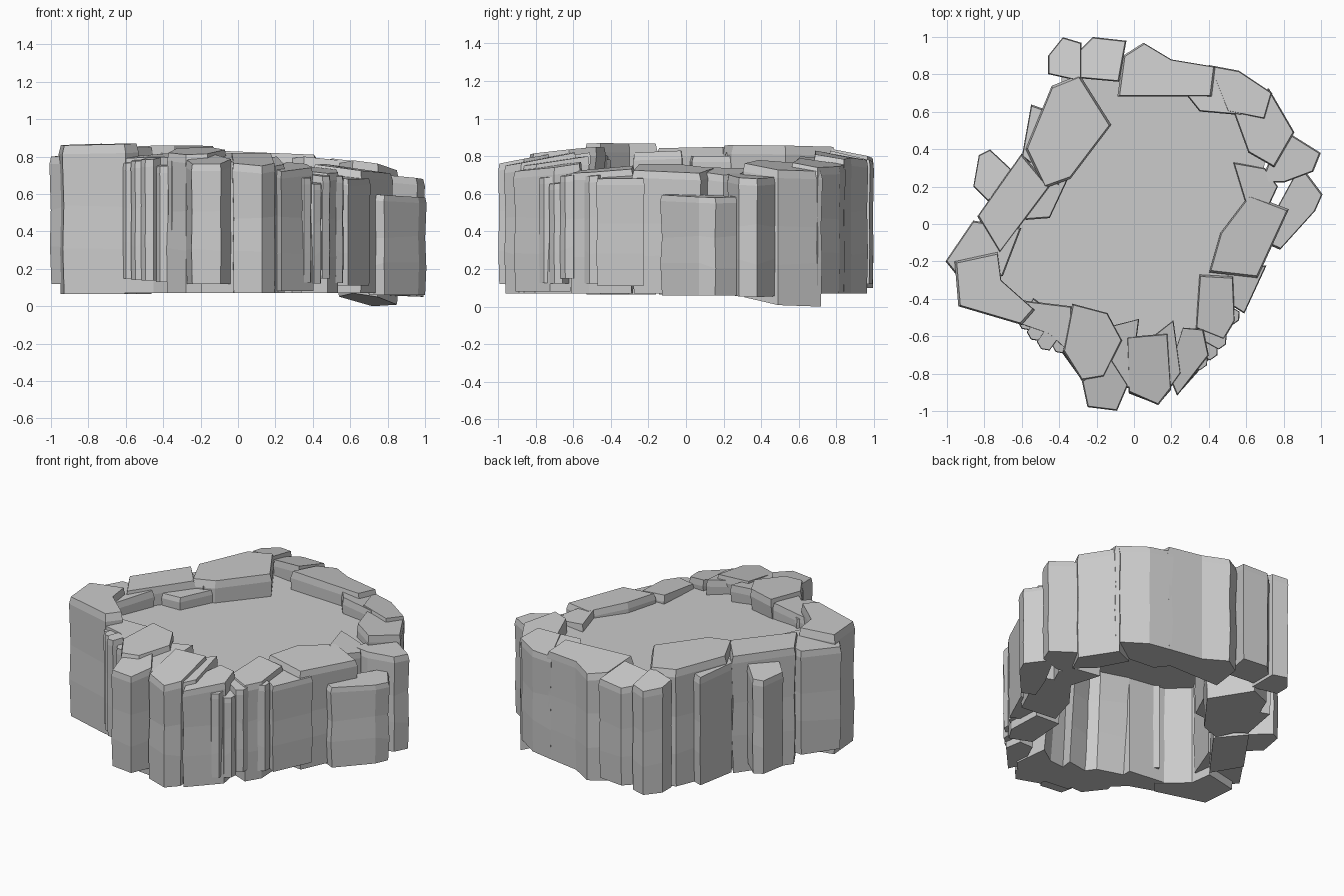
import bpy, bmesh, random
from mathutils import Vector

if "Cube" in bpy.data.objects:
    bpy.data.objects.remove(bpy.data.objects["Cube"])

random.seed(7)


def slab(name, pts, z0, z1, drop=0.05, sag=0.0, thin=0.0):
    """Upright faceted rock: footprint swept through wobbling rings, outer top edge lowered.
    thin pushes the inner edge outward towards the foot, so the wall narrows downwards."""
    p = [Vector(q) for q in pts]
    c = sum(p, Vector((0, 0))) / len(p)
    radial = c.normalized()
    reach = [q.length for q in p]
    lo, hi = min(reach), max(reach)
    bm = bmesh.new()
    rings = []
    for t, s in ((0, 0.95), (0.3, 0.985), (0.6, 0.955), (0.94, 1.0), (1, 0.95)):
        s -= random.uniform(0, 0.015)
        ring = []
        for q, r in zip(p, reach):
            out = (r - lo) / (hi - lo + 1e-6)
            xy = c + (q - c) * s + radial * thin * (1 - out) * (1 - t)
            base = z0 - sag * out
            top = z1 - drop * out
            wob = random.uniform(-0.02, 0.02) if 0 < t < 0.9 else 0
            ring.append(bm.verts.new((xy.x, xy.y, base + (top - base) * t + wob)))
        rings.append(ring)
    n = len(p)
    for a, b in zip(rings, rings[1:]):
        for i in range(n):
            j = (i + 1) % n
            bm.faces.new((a[i], a[j], b[j], b[i]))
    bm.faces.new(rings[0][::-1])
    bm.faces.new(rings[-1])
    bmesh.ops.recalc_face_normals(bm, faces=bm.faces)
    me = bpy.data.meshes.new(name)
    bm.to_mesh(me)
    bm.free()
    ob = bpy.data.objects.new(name, me)
    bpy.context.collection.objects.link(ob)
    return ob


def splinters(name, a, b, count, z0, z1):
    """Row of narrow stone columns along the outer wall from a to b."""
    a, b = Vector(a), Vector(b)
    d = (b - a) / count
    inward = Vector((-d.y, d.x)).normalized()
    if inward.dot(a) > 0:
        inward.negate()
    for i in range(count):
        s = a + d * i - inward * random.uniform(-0.02, 0.02)
        e = s + d * 1.15
        k = random.uniform(0.12, 0.16)
        slab(f"{name}_{i + 1}", [s, (s + e) / 2 - inward * 0.02, e, e + inward * k, s + inward * k],
             z0 + random.uniform(0, 0.03), z1 - random.uniform(0, 0.05), 0.02)


# Left wall
slab("left_corner_rock", [(-.94, -.44), (-.96, -.2), (-.73, -.15), (-.71, -.3), (-.53, -.46), (-.6, -.54)], .065, .87, .01)
slab("left_low_rock", [(-1.01, -.2), (-.86, .02), (-.6, -.02), (-.7, -.28), (-.93, -.3)], .12, .83, .03)
slab("left_outer_rock", [(-.86, .2), (-.83, .37), (-.77, .4), (-.62, .26), (-.78, .12)], .12, .79)
slab("left_wall_middle", [(-.84, .04), (-.6, .38), (-.45, .2), (-.72, -.16)], .065, .85, .01)
slab("left_wall_inner", [(-.62, .34), (-.31, .33), (-.45, .03), (-.58, .02)], .3, .8, .0)
slab("left_wall_back", [(-.6, .36), (-.55, .64), (-.44, .6), (-.4, .2)], .07, .82, .03)
slab("left_wall_shoulder", [(-.44, .74), (-.29, .8), (-.12, .53), (-.34, .24), (-.48, .19), (-.58, .4)], .07, .86, .01)

# Back wall
slab("back_left_rock", [(-.46, .9), (-.38, 1.0), (-.28, .97), (-.28, .76), (-.46, .8)], .1, .84, .05)
slab("back_rock", [(-.3, .92), (-.22, 1.0), (-.04, .98), (-.08, .76), (-.3, .78)], .12, .83, .06)
slab("back_wall_left", [(-.06, .9), (.05, .97), (.2, .88), (.44, .84), (.42, .68), (-.09, .68)], .07, .83, .05)
slab("back_wall_middle", [(.2, .88), (.5, .82), (.62, .74), (.58, .58), (.35, .6), (.27, .7)], .07, .8, .05)
slab("back_wall_right", [(.4, .85), (.56, .82), (.74, .7), (.7, .56), (.5, .6)], .07, .79, .05)
slab("back_right_corner", [(.72, .73), (.86, .49), (.75, .3), (.61, .38), (.53, .6)], .07, .78, .06, .07)

# Right wall
slab("right_outer_rock", [(.84, .48), (1.0, .38), (.96, .28), (.8, .22), (.68, .22), (.76, .45)], .07, .71, .03, .02)
slab("right_low_rock", [(.89, .32), (1.01, .16), (.97, .07), (.78, -.14), (.69, -.1), (.76, .08)], .06, .6, .02)
slab("right_wall_back", [(.53, .33), (.7, .3), (.77, .2), (.7, .05), (.6, .1)], .07, .74, .04)
slab("right_wall_middle", [(.62, .16), (.83, .08), (.66, -.29), (.4, -.26), (.46, -.05)], .07, .76, .05)
slab("right_front_rock", [(.71, -.22), (.59, -.48), (.43, -.38), (.52, -.24)], .11, .7, .02)
slab("right_wall_front", [(.53, -.28), (.54, -.52), (.48, -.62), (.33, -.56), (.35, -.27)], .07, .75, .04)
splinters("right_front_splinter", (.55, -.46), (.37, -.78), 5, .12, .72)

# Front wall
slab("front_wall_right", [(.4, -.7), (.23, -.92), (.18, -.8), (.26, -.55), (.37, -.56)], .08, .77, .05, thin=.06)
slab("front_wall_step", [(.25, -.8), (.2, -.87), (.07, -.62), (.21, -.51)], .07, .8, .05, thin=.06)
slab("front_rock_right", [(.2, -.88), (.13, -.97), (-.03, -.9), (-.04, -.6), (.18, -.58)], .07, .82, .07, thin=.06)
slab("front_rock_left", [(-.03, -.86), (-.09, -1.0), (-.25, -.98), (-.28, -.84), (-.12, -.72)], .12, .81, .05)
slab("front_wall_middle", [(.03, -.5), (-.02, -.88), (-.2, -.86), (-.2, -.56)], .07, .82, .05, thin=.08)
slab("front_wall_left", [(-.14, -.47), (-.06, -.62), (-.16, -.82), (-.28, -.84), (-.38, -.68), (-.33, -.42)], .07, .85, .04, thin=.08)
slab("front_left_wall", [(-.33, -.44), (-.33, -.7), (-.45, -.59), (-.62, -.53), (-.66, -.4)], .07, .82, .03)
splinters("front_left_splinter", (-.63, -.53), (-.33, -.74), 5, .12, .81)

# Plateau floor: thin sheet tucked into the rim, sloping gently to the right
edge = [(-.85, -.3), (-.7, .0), (-.5, .35), (-.4, .6), (-.38, .88), (-.1, .88), (.3, .76), (.6, .65),
        (.72, .45), (.66, .1), (.52, -.25), (.42, -.5), (.25, -.72), (-.1, -.78), (-.3, -.65), (-.6, -.48)]
fm = bmesh.new()
loops = [[fm.verts.new((x * s, y * s, .705 - .03 * x * s)) for x, y in edge] for s in (.5, 1)]
fm.faces.new(loops[0])
for i in range(len(edge)):
    j = (i + 1) % len(edge)
    fm.faces.new((loops[0][i], loops[1][i], loops[1][j], loops[0][j]))
bmesh.ops.recalc_face_normals(fm, faces=fm.faces)
if sum(f.normal.z for f in fm.faces) < 0:
    bmesh.ops.reverse_faces(fm, faces=fm.faces)
mesh = bpy.data.meshes.new("plateau_floor")
fm.to_mesh(mesh)
fm.free()
floor = bpy.data.objects.new("plateau_floor", mesh)
bpy.context.collection.objects.link(floor)
